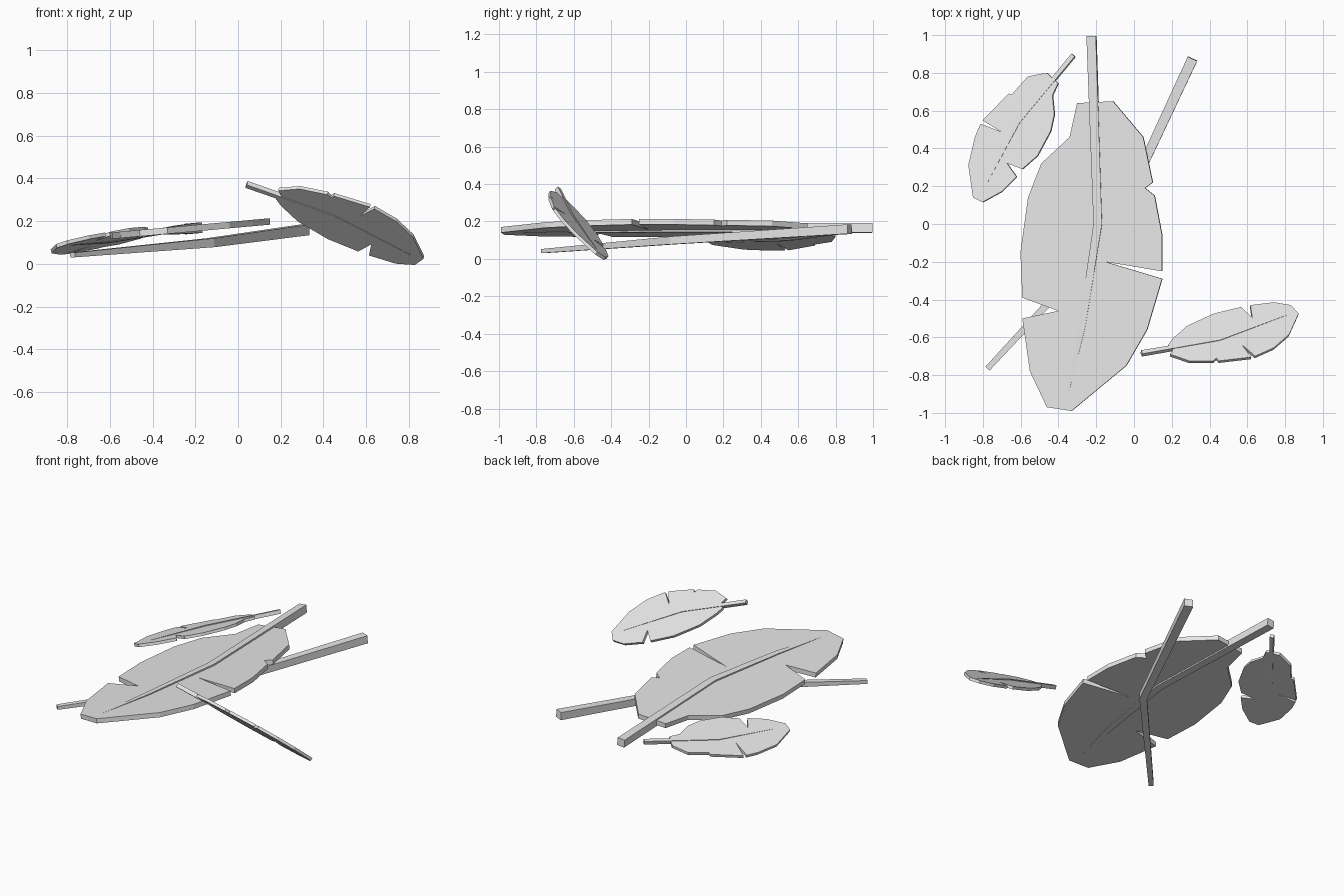
import bpy, bmesh
from mathutils import Vector

cube = bpy.data.objects.get("Cube")
if cube:
    bpy.data.objects.remove(cube)

grey = bpy.data.materials.new("pale grey")
grey.use_nodes = True
grey.diffuse_color = (0.8, 0.8, 0.8, 1)
grey.node_tree.nodes["Principled BSDF"].inputs["Base Color"].default_value = (0.8, 0.8, 0.8, 1)


def finish(name, bm):
    bmesh.ops.recalc_face_normals(bm, faces=bm.faces)
    mesh = bpy.data.meshes.new(name)
    bm.to_mesh(mesh)
    bm.free()
    mesh.materials.append(grey)
    obj = bpy.data.objects.new(name, mesh)
    bpy.context.collection.objects.link(obj)


def tilted(base, sx, sy):
    """Plane z = base + sx*x + sy*y as a height function and its normal."""
    return (lambda x, y: base + sx * x + sy * y), Vector((-sx, -sy, 1)).normalized()


def blade(name, outline, plane, thickness):
    """Flat leaf plate cut from a torn outline lying in a tilted plane."""
    height, normal = plane
    bm = bmesh.new()
    low = [bm.verts.new(Vector((x, y, height(x, y))) - normal * thickness / 2) for x, y in outline]
    face = bm.faces.new(low)
    ext = bmesh.ops.extrude_face_region(bm, geom=[face], use_keep_orig=True)
    bmesh.ops.translate(bm, vec=normal * thickness,
                        verts=[g for g in ext["geom"] if isinstance(g, bmesh.types.BMVert)])
    bmesh.ops.triangulate(bm, faces=[f for f in bm.faces if len(f.verts) > 4])
    finish(name, bm)


def stem(name, path, plane):
    """Tapered square rod; path holds (x, y, width, depth)."""
    height, normal = plane
    pts = [Vector((x, y, height(x, y))) for x, y, w, d in path]
    bm = bmesh.new()
    rings = []
    for i, (x, y, w, d) in enumerate(path):
        along = pts[min(i + 1, len(pts) - 1)] - pts[max(i - 1, 0)]
        side = along.cross(normal).normalized() * w / 2
        up = normal * d / 2
        rings.append([bm.verts.new(pts[i] + side * a + up * b)
                      for a, b in ((-1, -1), (1, -1), (1, 1), (-1, 1))])
    for r, s in zip(rings, rings[1:]):
        for k in range(4):
            n = (k + 1) % 4
            bm.faces.new((r[k], r[n], s[n], s[k]))
    bm.faces.new(rings[0])
    bm.faces.new(rings[-1])
    finish(name, bm)


# Large leaf
large = tilted(0.185, 0.09, 0)
blade("large_leaf_blade", [
    (-.30, .64), (-.11, .65), (.05, .46), (.10, .22), (.06, .19), (.11, .15),
    (.15, -.06), (.15, -.25), (-.15, -.20), (.15, -.29), (.07, -.56), (-.04, -.75),
    (-.33, -.99), (-.46, -.97), (-.55, -.78), (-.59, -.50), (-.40, -.46),
    (-.59, -.39), (-.60, -.15), (-.56, .14), (-.49, .32), (-.34, .46)], large, 0.03)
stem("large_leaf_stem", [
    (-.225, .995, .05, .05), (-.19, 0, .045, .05),
    (-.275, -.55, .035, .042), (-.35, -.9, .008, .03)], large)

# Bare stalk crossing underneath
stem("loose_stalk", [
    (.31, .875, .055, .05), (-.13, -.07, .045, .042), (-.775, -.765, .03, .022)],
    tilted(0.107, 0.04, 0.045))

# Small leaf at the back
back = tilted(0.345, 0.29, -0.107)
blade("back_leaf_blade", [
    (-.46, .80), (-.40, .745), (-.43, .68), (-.42, .58), (-.44, .49), (-.51, .36),
    (-.59, .29), (-.67, .32), (-.62, .25), (-.70, .17), (-.80, .115), (-.85, .14),
    (-.875, .31), (-.84, .46), (-.81, .53), (-.70, .487), (-.80, .548),
    (-.66, .69), (-.645, .685), (-.56, .78)], back, 0.018)
stem("back_leaf_stem", [
    (-.32, .893, .024, .024), (-.61, .54, .02, .026), (-.78, .21, .005, .02)], back)

# Small leaf at the front, steeply tipped
front = tilted(-0.187, -0.207, -0.828)
blade("front_leaf_blade", [
    (.20, -.615), (.28, -.545), (.42, -.48), (.565, -.445), (.625, -.50), (.615, -.435),
    (.74, -.42), (.83, -.435), (.87, -.48), (.82, -.59), (.74, -.66), (.64, -.705),
    (.57, -.645), (.62, -.71), (.45, -.73), (.435, -.715), (.42, -.73), (.29, -.73),
    (.19, -.695), (.21, -.66), (.18, -.645)], front, 0.018)
stem("front_leaf_stem", [
    (.04, -.685, .024, .024), (.45, -.615, .02, .026), (.81, -.485, .005, .02)], front)
